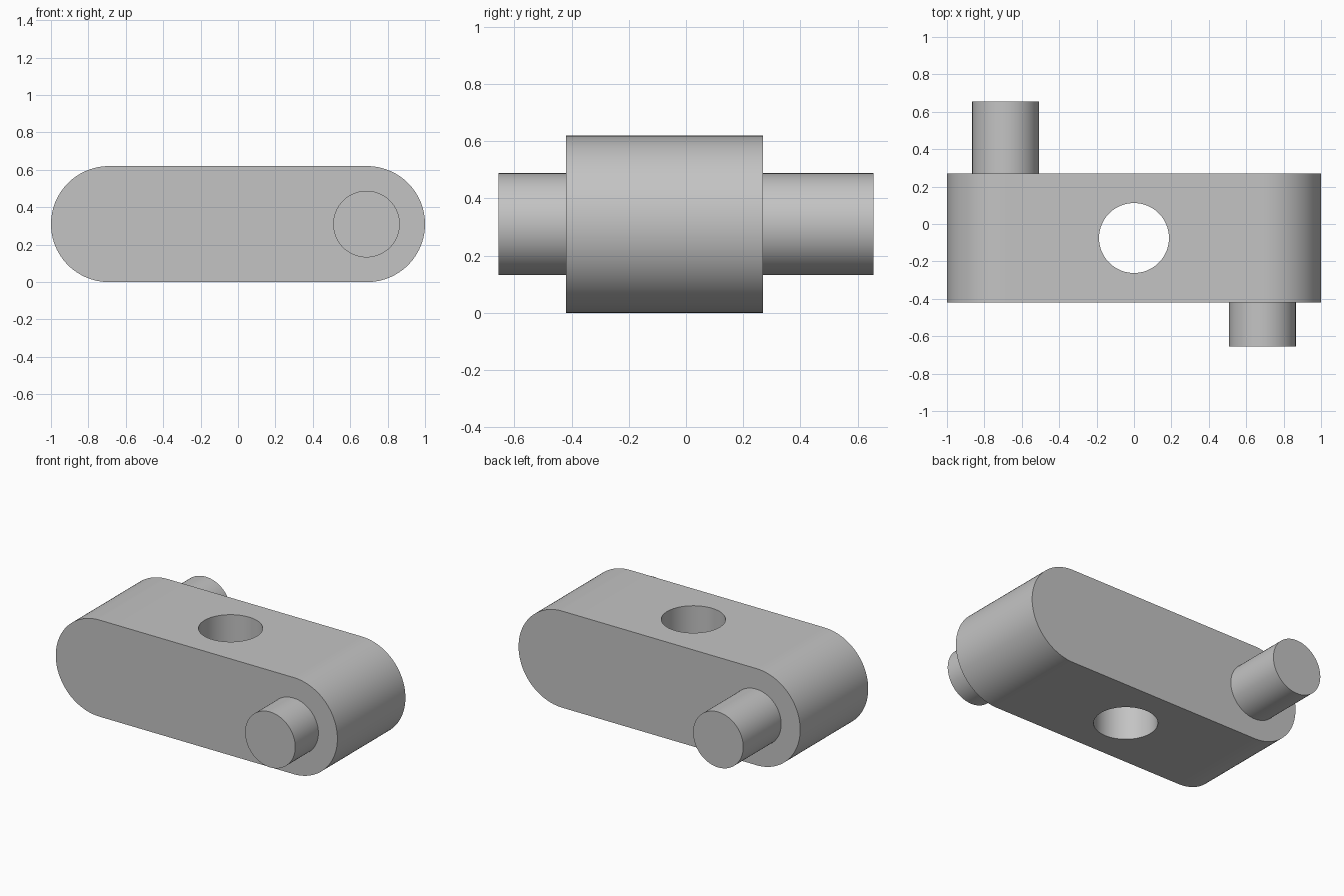
import bpy, bmesh, math

if "Cube" in bpy.data.objects:
    bpy.data.objects.remove(bpy.data.objects["Cube"])

R, CX, CZ = 0.31, 0.69, 0.31          # end radius, end centre offset, axis height
FRONT, BACK, REACH = -0.42, 0.27, 0.655

grey = bpy.data.materials.new("plain grey")
grey.diffuse_color = (0.55, 0.55, 0.55, 1)
grey.use_nodes = True
grey.node_tree.nodes["Principled BSDF"].inputs["Base Color"].default_value = grey.diffuse_color


def finish(obj):
    bpy.ops.object.select_all(action='DESELECT')
    obj.select_set(True)
    bpy.context.view_layer.objects.active = obj
    bpy.ops.object.shade_smooth_by_angle(angle=math.radians(30))


def cylinder(name, radius, depth, location, rotation=(0, 0, 0)):
    bpy.ops.mesh.primitive_cylinder_add(vertices=96, radius=radius, depth=depth,
                                        location=location, rotation=rotation)
    obj = bpy.context.object
    obj.name = name
    obj.data.materials.append(grey)
    return obj


# Link body: stadium profile extruded front to back
bm = bmesh.new()
profile = []
for side in (1, -1):
    for i in range(49):
        a = -side * math.pi / 2 + side * math.pi * i / 48 if side > 0 else math.pi / 2 + math.pi * i / 48
        profile.append(bm.verts.new((side * CX + R * math.cos(a), FRONT, CZ + R * math.sin(a))))
face = bm.faces.new(profile)
ext = bmesh.ops.extrude_face_region(bm, geom=[face])
bmesh.ops.translate(bm, vec=(0, BACK - FRONT, 0),
                    verts=[v for v in ext["geom"] if isinstance(v, bmesh.types.BMVert)])
bmesh.ops.recalc_face_normals(bm, faces=bm.faces)
mesh = bpy.data.meshes.new("link_body")
bm.to_mesh(mesh)
bm.free()
body = bpy.data.objects.new("link_body", mesh)
bpy.context.collection.objects.link(body)
mesh.materials.append(grey)

# Vertical through hole
cutter = cylinder("hole_cutter", 0.187, 1.2, (0, (FRONT + BACK) / 2, CZ))
cut = body.modifiers.new("through_hole", 'BOOLEAN')
cut.operation = 'DIFFERENCE'
cut.solver = 'EXACT'
cut.object = cutter
bpy.ops.object.select_all(action='DESELECT')
body.select_set(True)
bpy.context.view_layer.objects.active = body
bpy.ops.object.modifier_apply(modifier=cut.name)
bpy.data.objects.remove(cutter)
finish(body)

# Round pins on opposite faces and ends
for name, x, y0, y1 in (("front_pin", 0.687, -REACH, FRONT), ("back_pin", -0.687, BACK, REACH)):
    pin = cylinder(name, 0.178, y1 - y0, (x, (y0 + y1) / 2, CZ), (math.pi / 2, 0, 0))
    finish(pin)
